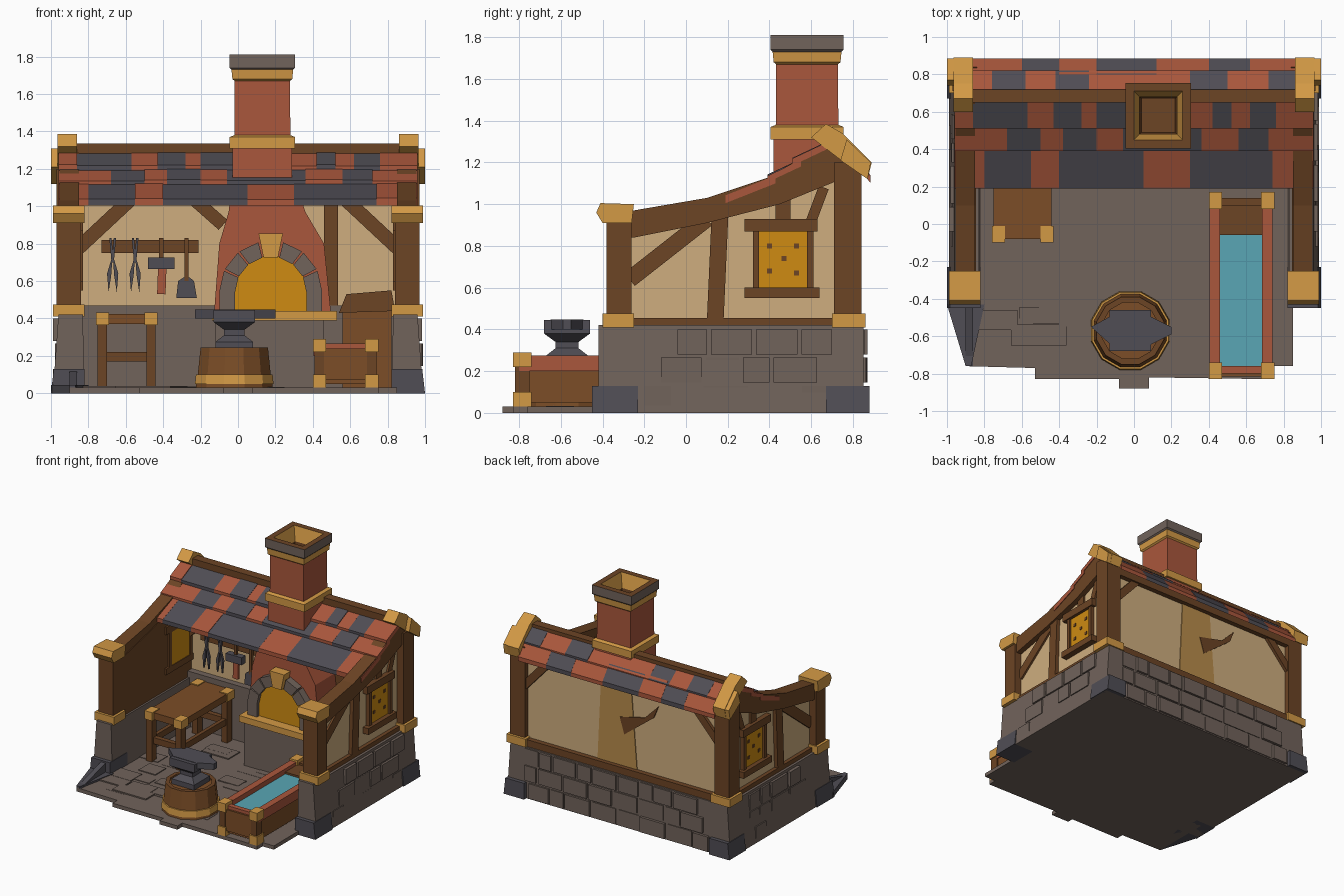
import bpy, bmesh, math, random
from mathutils import Vector

random.seed(4)
if "Cube" in bpy.data.objects:
    bpy.data.objects.remove(bpy.data.objects["Cube"])


def material(name, r, g, b):
    m = bpy.data.materials.new(name)
    m.use_nodes = True
    m.diffuse_color = (r, g, b, 1)
    m.node_tree.nodes["Principled BSDF"].inputs["Base Color"].default_value = (r, g, b, 1)
    return m


plaster = material("plaster", .62, .42, .21)
timber = material("dark_timber", .15, .058, .018)
wood = material("light_timber", .2, .075, .02)
stone = material("stone", .165, .125, .105)
slate = material("slate", .08, .075, .09)
red = material("red_clay", .4, .095, .045)
gold = material("golden_trim", .65, .32, .06)
fire = material("fire_glow", .62, .26, .006)
water = material("water", .1, .38, .46)
ochre = material("ochre_plaster", .48, .26, .07)


def finish(name, bm, mats):
    bmesh.ops.recalc_face_normals(bm, faces=bm.faces)
    mesh = bpy.data.meshes.new(name)
    bm.to_mesh(mesh)
    bm.free()
    for m in mats:
        mesh.materials.append(m)
    obj = bpy.data.objects.new(name, mesh)
    bpy.context.collection.objects.link(obj)
    return obj


def prism(name, pts, axis, span, mat):
    """Extrude a 2D outline along one axis."""
    put = {"x": lambda a, b, v: (v, a, b), "y": lambda a, b, v: (a, v, b),
           "z": lambda a, b, v: (a, b, v)}[axis]
    bm = bmesh.new()
    ends = [[bm.verts.new(put(a, b, v)) for a, b in pts] for v in span]
    for loop in ends:
        bm.faces.new(loop)
    n = len(pts)
    for i in range(n):
        j = (i + 1) % n
        bm.faces.new((ends[0][i], ends[0][j], ends[1][j], ends[1][i]))
    return finish(name, bm, [mat])


def box(name, x, y, z, mat):
    return prism(name, [(x[0], y[0]), (x[1], y[0]), (x[1], y[1]), (x[0], y[1])], "z", z, mat)


def brace(name, p, q, width, axis, span, mat):
    p, q = Vector(p), Vector(q)
    d = (q - p).normalized() * width / 2
    n = Vector((-d.y, d.x))
    return prism(name, [p + n, q + n, q - n, p - n], axis, span, mat)


def lathe(name, x, y, sides, profile):
    """Turn (radius, height, material above) rings; four sides give a square."""
    mats = list(dict.fromkeys(m for _, _, m in profile))
    k = 1 / math.cos(math.pi / sides)
    bm = bmesh.new()
    rings = []
    for r, z, _ in profile:
        angles = [(i + .5) * math.tau / sides for i in range(sides)]
        rings.append([bm.verts.new((x + r * k * math.cos(a), y + r * k * math.sin(a), z)) for a in angles])
    for lo, hi, (_, _, m) in zip(rings, rings[1:], profile):
        for i in range(sides):
            j = (i + 1) % sides
            bm.faces.new((lo[i], lo[j], hi[j], hi[i])).material_index = mats.index(m)
    bm.faces.new(rings[0])
    bm.faces.new(rings[-1]).material_index = mats.index(profile[-1][2])
    return finish(name, bm, mats)


# Paved floor with a stepped front edge
prism("floor", [(-.9, .8), (-.9, -.76), (-.53, -.77), (-.53, -.83), (-.08, -.83), (-.08, -.88),
                (.08, -.88), (.08, -.82), (.75, -.83), (.75, -.76), (.85, -.76), (.85, .8)], "z", (0, .03), stone)
for i in range(26):
    x, y = random.uniform(-.8, .2), random.uniform(-.7, .4)
    w, d = random.uniform(.07, .15), random.uniform(.04, .08)
    box("paving_stone", (x - w, x + w), (y - d, y + d), (.02, .03 + i * .0004), stone)

# Stone plinth, with raised blocks on its outer faces
box("back_plinth", (-.95, .95), (.6, .85), (0, .41), stone)
box("inner_back_ledge", (-.85, .85), (.57, .7), (0, .47), stone)
for s in (-1, 1):
    prism("side_plinth", [(s * .82, 0), (s * .99, 0), (s * .96, .42), (s * .83, .42)], "y", (-.42, .85), stone)
    for y in ((-.45, -.23), (.67, .88)):
        prism("corner_stone", [(s * .82, 0), (s, 0), (s * .985, .13), (s * .82, .13)], "y", y, slate)
    for row in range(3):
        y, z = -.2 + row * .08, .01 + row * .135
        while y < .6:
            w = random.uniform(.1, .22)
            t = random.uniform(.97, .99)
            box("side_block", (s * .9, s * t), (y, min(y + w, .7)), (z, z + .12), stone)
            y += w + .02
for row in range(3):
    x, z = -.8 + row * .05, .01 + row * .135
    while x < .75:
        w = random.uniform(.1, .22)
        box("back_block", (x, min(x + w, .83)), (.8, random.uniform(.855, .872)), (z, z + .12), stone)
        x += w + .02
prism("front_wedge_stone", [(-.44, 0), (-.76, 0), (-.76, .03), (-.44, .12)], "x", (-.9, -.86), slate)
prism("front_wedge_slab", [(-1, -.43), (-.8, -.43), (-.87, -.76), (-.9, -.76)], "z", (0, .045), slate)

# Side walls: plaster gables, timber framing and windows
gable = [(-.3, .42), (.78, .42), (.78, 1.2), (.66, 1.2), (.4, 1.06), (.1, .97), (-.3, .88)]
rafter = [(-.38, .83), (-.25, .84), (.1, .91), (.45, 1.0), (.72, 1.11), (.78, 1.2), (.66, 1.29),
          (.4, 1.13), (.1, 1.03), (-.25, .97), (-.38, .96)]
for s in (-1, 1):
    out, mid = (s * .85, s * .94), (s * .85, s * .925)
    prism("side_plaster", gable, "x", (s * .87, s * .91), plaster)
    prism("side_lining", gable, "x", (s * .845, s * .87), timber)
    prism("rafter", rafter, "x", (s * .85, s * .955), timber)
    box("front_post", (s * .84, s * .97), (-.38, -.26), (.42, .93), timber)
    box("rear_post", (s * .84, s * .97), (.71, .84), (.42, 1.2), timber)
    box("front_post_foot", (s * .82, s * .99), (-.4, -.25), (.41, .475), gold)
    box("rear_post_foot", (s * .82, s * .99), (.7, .86), (.41, .475), gold)
    prism("rafter_cap", [(-.4, .91), (-.26, .91), (-.25, 1), (-.41, 1.005), (-.43, .96)], "x", (s * .82, s * .99), gold)
    prism("ridge_cap", [(.6, 1.32), (.67, 1.385), (.75, 1.34), (.89, 1.2), (.87, 1.12), (.73, 1.22)],
          "x", (s * .86, s * .965), gold)
    prism("eave_cap", [(.74, 1.21), (.77, 1.31), (.885, 1.2), (.87, 1.12)], "x", (s * .87, s), gold)
    box("sill_beam", out, (-.27, .73), (.39, .455), timber)
    brace("middle_stud", (.14, .44), (.165, 1), .08, "x", out, timber)
    brace("wall_brace", (-.27, .64), (.1, .93), .08, "x", mid, timber)
    brace("short_brace", (.6, .92), (.66, 1.08), .05, "x", mid, timber)
    box("upper_stud", mid, (.43, .5), (.92, 1.05), timber)
    box("window_glow", (s * .835, s * .925), (.33, .6), (.59, .87), fire)
    box("window_lintel", (s * .83, s * .95), (.28, .63), (.87, .93), timber)
    box("window_sill", (s * .83, s * .96), (.28, .64), (.55, .6), timber)
    for y in (.32, .58):
        box("window_jamb", (s * .83, s * .94), (y, y + .03), (.58, .89), timber)
    for y, z in ((.4, .8), (.47, .74), (.4, .68), (.53, .8), (.53, .67)):
        box("window_spot", (s * .92, s * .93), (y - .012, y + .012), (z - .012, z + .012), timber)

# Back wall with framing on both faces
box("back_plaster", (-.87, .87), (.62, .8), (.4, 1.16), plaster)
box("back_bottom_beam", (-.86, .86), (.78, .84), (.4, .465), timber)
box("back_top_beam", (-.86, .86), (.78, .84), (1.08, 1.15), timber)
prism("flue_mark", [(-.13, .46), (.22, .46), (.19, 1.09), (-.08, 1.09)], "y", (.79, .806), ochre)
prism("back_patch", [(.02, .85), (-.02, .72), (-.28, .92), (-.32, 1.02), (-.2, .9)], "y", (.79, .81), timber)
for s in (-1, 1):
    brace("back_brace", (s * .86, .88), (s * .66, 1.1), .06, "y", (.78, .825), timber)
    brace("inner_brace", (s * .86, .77), (s * .56, 1.05), .075, "y", (.58, .63), timber)
box("inner_stud", (.46, .535), (.57, .63), (.45, 1.1), timber)
brace("inner_short_brace", (-.25, 1.05), (-.08, .9), .07, "y", (.58, .63), timber)

# Roof: rows of (end of tile, colour) laid on each slope
R, S = red, slate
rows = [((.19, 1.035), (.43, 1.13), [(-.8, R), (-.55, S), (-.4, R), (.05, S), (.3, R), (.74, S), (.96, R)]),
        ((.39, 1.135), (.55, 1.21), [(-.68, R), (-.5, S), (-.38, R), (-.2, S), (-.06, R), (.36, S), (.56, R), (.72, S), (.96, R)]),
        ((.51, 1.215), (.69, 1.3), [(-.86, R), (-.57, S), (-.43, R), (-.28, S), (-.2, R), (.28, S), (.42, R), (.52, S),
                                    (.62, R), (.76, S), (.96, R)]),
        ((.885, 1.13), (.8, 1.24), [(-.6, R), (-.4, S), (-.2, R), (.12, S), (.4, R), (.62, S), (.87, R)]),
        ((.82, 1.225), (.7, 1.32), [(-.76, R), (-.58, S), (-.42, R), (-.24, S), (.3, R), (.5, S), (.72, R), (.87, S)])]
for low, high, tiles in rows:
    x = -.96 if low[0] < .7 else -.87
    for end, mat in tiles:
        lift = random.uniform(0, .008)
        prism("roof_tile", [(low[0], low[1] - .03), (low[0], low[1] + lift), (high[0], high[1] + lift),
                            (high[0], high[1] - .03)], "x", (x, end), mat)
        x = end
box("ridge_beam", (-.88, .88), (.65, .72), (1.27, 1.335), timber)

# Chimney, open at the top
lathe("chimney", .13, .58, 4, [
    (.16, 1, red), (.16, 1.31, gold), (.175, 1.31, gold), (.175, 1.37, gold), (.15, 1.38, red), (.148, 1.67, gold),
    (.16, 1.68, gold), (.165, 1.73, stone), (.175, 1.74, stone), (.175, 1.81, timber), (.13, 1.81, gold),
    (.1, 1.7, timber), (.09, 1.55, timber)])

# Forge: breast, arch, glowing mouth and hearth
prism("forge_breast", [(-.13, .4), (.5, .4), (.46, .8), (.36, .97), (.33, 1.06), (-.04, 1.06), (-.05, .97), (-.1, .8)],
      "y", (.32, .7), red)
box("hearth_base", (-.12, .46), (.25, .62), (0, .4), stone)
box("hearth_ledge", (-.14, .53), (.21, .5), (.39, .44), gold)
cx, cz = .175, .54


def arc(r, a):
    return cx + r * math.cos(a), cz + r * math.sin(a)


prism("forge_mouth", [(cx + .195, .43)] + [arc(.195, math.pi * i / 14) for i in range(15)] + [(cx - .195, .43)],
      "y", (.29, .33), fire)
step = math.pi / 7
for i in range(7):
    a, b = i * step + .02, (i + 1) * step - .02
    key = i == 3
    r = .32 if key else .275
    prism("arch_stone", [arc(.19, a), arc(r, a), arc(r, b), arc(.19, b)], "y", (.24 if key else .26, .34), gold if key else stone)
for s in (-1, 1):
    box("arch_foot", (cx + s * .19, cx + s * .275), (.26, .34), (.43, .55), stone)

# Workbench
box("bench_top", (-.75, -.44), (-.08, .57), (.37, .425), wood)
for x in (-.76, -.5):
    for y in (-.1, .48):
        box("bench_leg", (x + .01, x + .06), (y + .01, y + .07), (.03, .4), timber)
        box("bench_corner", (x, x + .07), (y, y + .09), (.365, .432), gold)
    box("bench_side_rail", (x + .02, x + .05), (-.08, .55), (.17, .22), timber)
for y in (-.07, .5):
    box("bench_cross_rail", (-.72, -.47), (y, y + .04), (.17, .22), timber)

# Tool rack with hanging tools
box("tool_rack", (-.73, -.21), (.57, .62), (.75, .82), timber)
face = (.55, .57)
for x in (-.67, -.55):
    for s in (-1, 1):
        brace("tongs_handle", (x, .7), (x + s * .012, .83), .012, "y", face, slate)
        prism("tongs_jaw", [(x, .74), (x + s * .03, .64), (x + s * .022, .54), (x + s * .008, .63)], "y", face, slate)
brace("hammer_handle", (-.41, .7), (-.41, .83), .025, "y", face, timber)
box("hammer_head", (-.48, -.34), (.53, .58), (.665, .725), slate)
brace("hammer_grip", (-.41, .53), (-.405, .67), .045, "y", face, red)
brace("shovel_handle", (-.275, .6), (-.275, .83), .022, "y", face, timber)
prism("shovel_blade", [(-.33, .51), (-.22, .51), (-.235, .6), (-.26, .62), (-.29, .62), (-.32, .6)], "y", face, slate)

# Stump and anvil
lathe("stump", -.02, -.57, 12, [(.205, .03, wood), (.203, .05, gold), (.21, .05, gold), (.205, .1, gold), (.195, .1, wood),
                                (.18, .245, timber), (.15, .245, wood), (.15, .235, wood)])
lathe("anvil_body", -.02, -.57, 4, [(.1, .235, slate), (.1, .275, slate), (.055, .31, slate), (.055, .34, slate),
                                    (.11, .38, slate), (.11, .445, slate)])
prism("anvil_horns", [(-.23, -.55), (-.12, -.65), (.08, -.65), (.2, -.59), (.2, -.55), (.08, -.49), (-.12, -.49)],
      "z", (.4, .448), slate)

# Water trough
box("trough_body", (.43, .73), (-.8, .14), (.05, .2), wood)
box("trough_water", (.45, .7), (-.76, -.06), (.15, .235), water)
box("trough_shelf", (.45, .7), (-.06, .13), (.15, .25), timber)
for x in (.4, .68):
    box("trough_rim", (x + .005, x + .06), (-.8, .16), (.2, .275), red)
    box("trough_side", (x + .015, x + .05), (-.78, .14), (.05, .22), wood)
    for y in (-.83, .08):
        box("trough_post", (x + .01, x + .06), (y + .01, y + .08), (.05, .25), timber)
        for z in (.03, .22):
            box("trough_corner", (x, x + .07), (y, y + .09), (z, z + .07), gold)
for y in (-.8, .1):
    box("trough_end", (.44, .71), (y, y + .04), (.06, .265), red if y < 0 else timber)
box("trough_front", (.45, .69), (-.815, -.79), (.07, .24), wood)

# Storage crate beside the forge
box("crate", (.56, .82), (.25, .56), (.03, .44), wood)
prism("crate_lid", [(.54, .43), (.84, .44), (.82, .55), (.58, .53)], "y", (.24, .56), timber)
